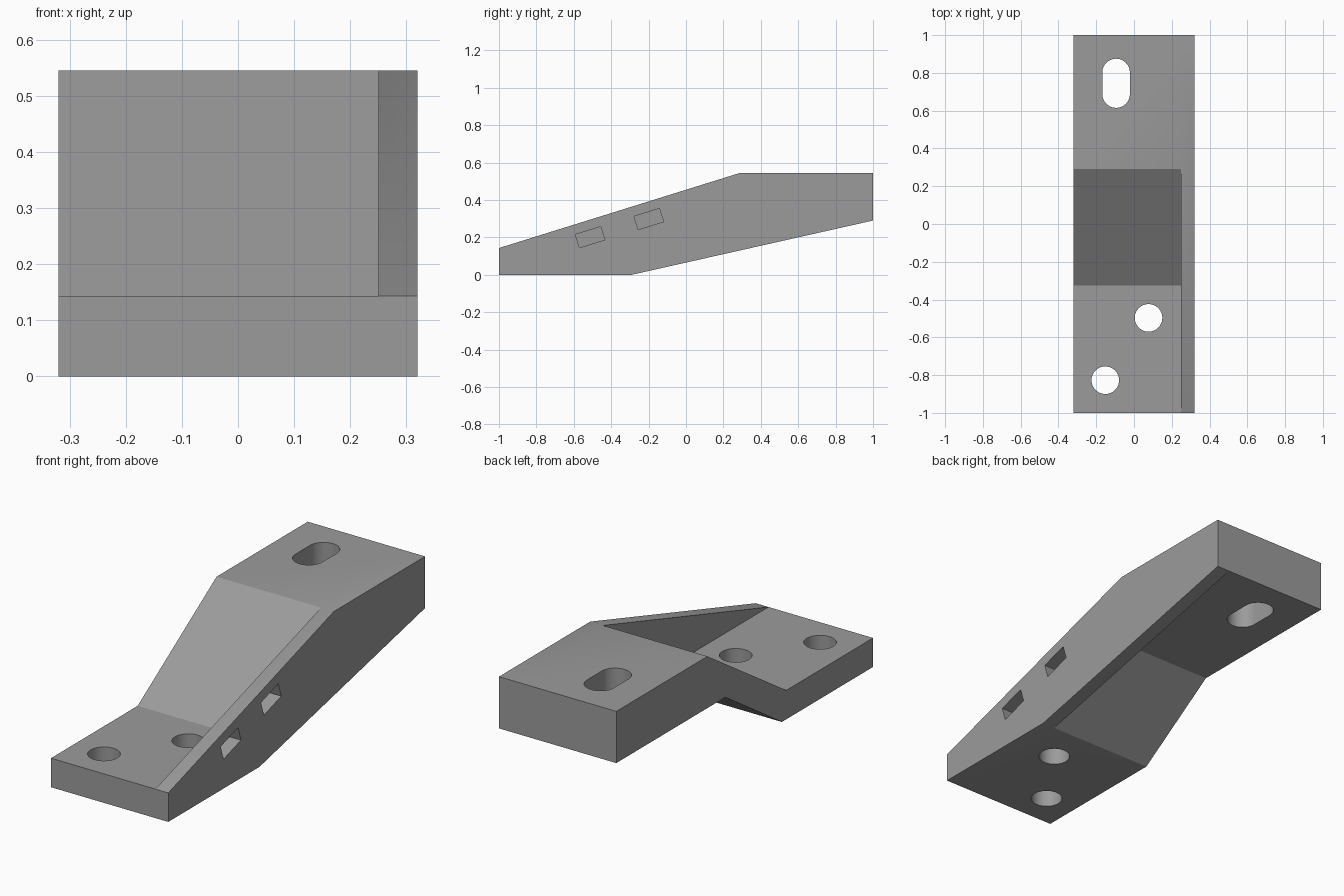
import bpy, bmesh, math

if "Cube" in bpy.data.objects:
    bpy.data.objects.remove(bpy.data.objects["Cube"])

grey = bpy.data.materials.new("grey")
grey.diffuse_color = (0.33, 0.33, 0.33, 1)
grey.use_nodes = True
grey.node_tree.nodes["Principled BSDF"].inputs["Base Color"].default_value = grey.diffuse_color


def prism(name, points, place, low, high):
    """Extrude a 2D outline from low to high; place maps (a, b, depth) to xyz."""
    bm = bmesh.new()
    a = [bm.verts.new(place(u, v, low)) for u, v in points]
    b = [bm.verts.new(place(u, v, high)) for u, v in points]
    bm.faces.new(a)
    bm.faces.new(b)
    n = len(points)
    for i in range(n):
        j = (i + 1) % n
        bm.faces.new((a[i], a[j], b[j], b[i]))
    bmesh.ops.recalc_face_normals(bm, faces=bm.faces)
    mesh = bpy.data.meshes.new(name)
    bm.to_mesh(mesh)
    bm.free()
    mesh.materials.append(grey)
    obj = bpy.data.objects.new(name, mesh)
    bpy.context.collection.objects.link(obj)
    return obj


def across(y, z, x):
    return (x, y, z)


def upright(x, y, z):
    return (x, y, z)


def combine(target, tool, operation):
    mod = target.modifiers.new(tool.name, 'BOOLEAN')
    mod.operation = operation
    mod.solver = 'EXACT'
    mod.object = tool
    bpy.context.view_layer.objects.active = target
    bpy.ops.object.modifier_apply(modifier=mod.name)
    bpy.data.objects.remove(tool, do_unlink=True)


def slot(x, y, r, half):
    """Rounded slot outline along y (a circle when half is 0)."""
    pts = []
    steps = 24
    for sign, start in ((1, 0), (-1, math.pi)):
        for i in range(steps + (1 if half else 0)):
            t = start + math.pi * i / steps
            pts.append((x + r * math.cos(t), y + sign * half + r * math.sin(t)))
    return pts


# stepped body: low foot, sloping web, raised block
bracket = prism("bracket", [(-1, 0), (-0.29, 0), (0.15, 0.29), (1, 0.29),
                            (1, 0.545), (0.29, 0.545), (-0.325, 0.143), (-1, 0.143)],
                across, -0.32, 0.25)

# side wall closing the step on the right
side_wall = prism("side_wall", [(-1, 0), (-0.29, 0), (1, 0.29), (1, 0.545),
                                (0.29, 0.545), (-1, 0.143)], across, 0.25, 0.32)
combine(bracket, side_wall, 'UNION')

# slanted windows through the side wall
for y, z in ((-0.513, 0.201), (-0.199, 0.298)):
    t = math.atan2(0.402, 1.29)
    c, s = math.cos(t), math.sin(t)
    corners = [(y + a * c - b * s, z + a * s + b * c)
               for a, b in ((-0.071, -0.037), (0.071, -0.037), (0.071, 0.037), (-0.071, 0.037))]
    combine(bracket, prism("window_cut", corners, across, 0.2502, 0.4), 'DIFFERENCE')

# screw holes in the foot and a slot in the block
for x, y, r, half in ((0.077, -0.497, 0.073, 0), (-0.152, -0.827, 0.073, 0),
                      (-0.095, 0.745, 0.073, 0.057)):
    combine(bracket, prism("hole_cut", slot(x, y, r, half), upright, -0.2, 0.8), 'DIFFERENCE')

bpy.ops.object.select_all(action='DESELECT')
bracket.select_set(True)
bpy.context.view_layer.objects.active = bracket
bpy.ops.object.shade_smooth_by_angle(angle=math.radians(25))
